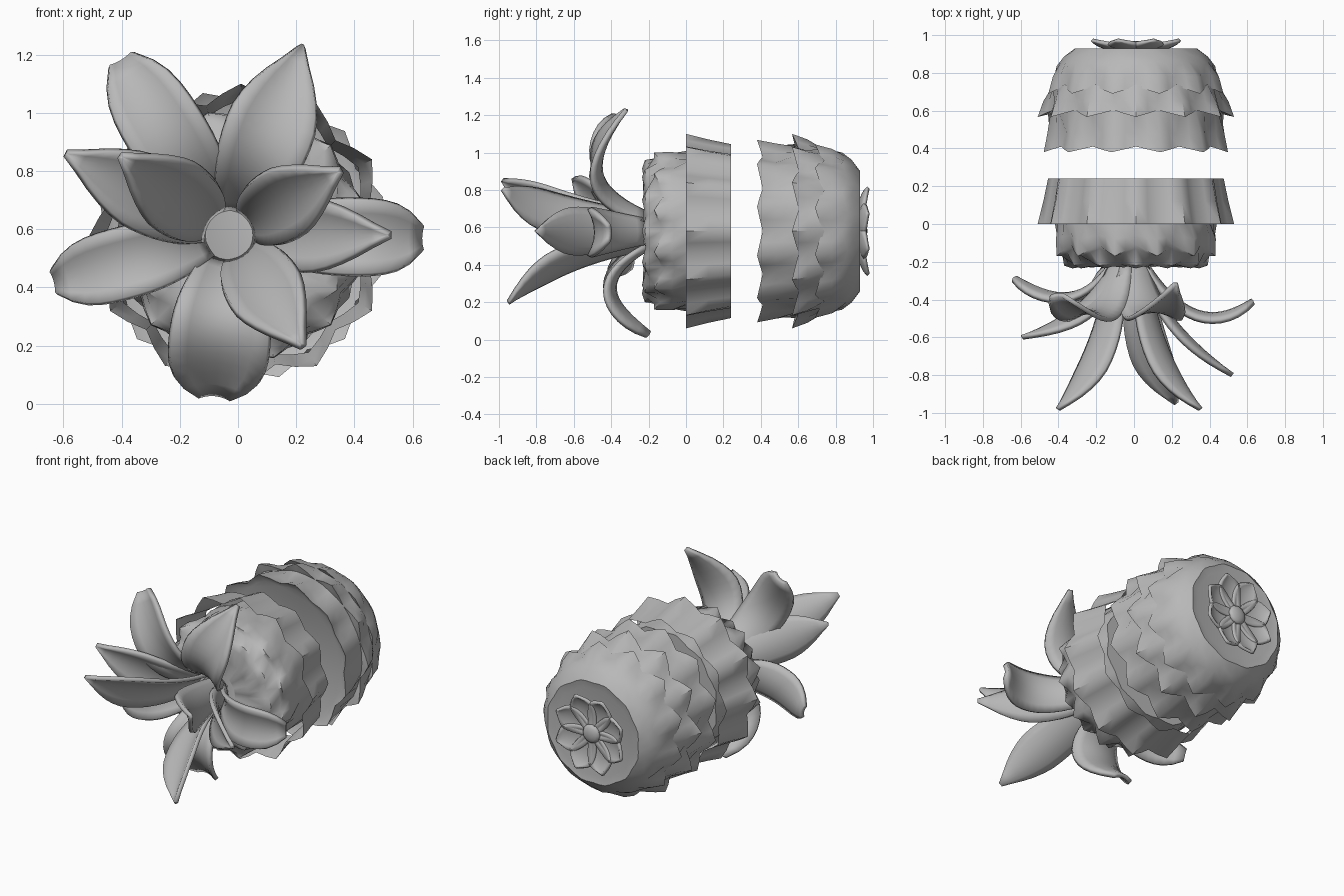
import bpy, bmesh
from math import sin, cos, pi, radians, sqrt
from mathutils import Vector

cube = bpy.data.objects.get("Cube")
if cube:
    bpy.data.objects.remove(cube)

grey = bpy.data.materials.new("plain grey")
grey.use_nodes = True
colour = (0.48, 0.48, 0.48, 1)
grey.diffuse_color = colour
grey.node_tree.nodes["Principled BSDF"].inputs["Base Color"].default_value = colour

CX, CZ = 0.01, 0.58      # long axis of the fruit
SCALES, STEPS = 12, 4    # scales per row, points per scale


def finish(name, bm, angle=50, inward=False):
    bmesh.ops.recalc_face_normals(bm, faces=bm.faces)
    if inward:
        bmesh.ops.reverse_faces(bm, faces=bm.faces)
    mesh = bpy.data.meshes.new(name)
    bm.to_mesh(mesh)
    bm.free()
    mesh.materials.append(grey)
    obj = bpy.data.objects.new(name, mesh)
    bpy.context.collection.objects.link(obj)
    bpy.ops.object.select_all(action='DESELECT')
    obj.select_set(True)
    bpy.context.view_layer.objects.active = obj
    bpy.ops.object.shade_smooth_by_angle(angle=radians(angle))
    return obj


def scaly_shell(name, rows, lining=False):
    """Loft rings of (y, radius, bump, wave along y, half-scale shift)."""
    bm = bmesh.new()
    count = SCALES * STEPS
    rings = []
    for y, radius, bump, wave, shift in rows:
        ring = []
        for i in range(count):
            a = 2 * pi * i / count
            c = cos(SCALES * a + pi * shift)
            r = radius + bump * c
            ring.append(bm.verts.new((CX + r * cos(a), y - wave * c, CZ + r * sin(a))))
        rings.append(ring)
    for a, b in zip(rings, rings[1:]):
        for i in range(count):
            j = (i + 1) % count
            bm.faces.new((a[i], a[j], b[j], b[i]))
    if not lining:
        bm.faces.new(rings[0])
        bm.faces.new(rings[-1])
    return finish(name, bm, inward=lining)


def leaf(name, tip, control, base, half_width, blunt, facing, cup=0.3, thick=0.025):
    """Cupped blade along a curve lying in the plane through the long axis."""
    centre = Vector((base[2], 0, base[3]))
    out = Vector((tip[0], 0, tip[2])) - centre
    reach = out.length
    out.normalize()
    ahead = Vector((0, facing, 0))
    side = ahead.cross(out)
    pts = [Vector((base[1] * facing, base[0])),
           Vector((control[1] * facing, control[0])),
           Vector((tip[1] * facing, reach))]
    bm = bmesh.new()
    grid = []
    n, m = 14, 6
    for i in range(n + 1):
        t = i / n
        p = pts[0] * (1 - t) ** 2 + pts[1] * 2 * t * (1 - t) + pts[2] * t * t
        d = ((pts[1] - pts[0]) * (1 - t) + (pts[2] - pts[1]) * t).normalized()
        inner = ahead * d.y - out * d.x
        # narrow root, broad middle, pointed or rounded end
        s = max(0, (t - 0.6) / 0.4)
        if t < 0.6:
            w = 0.5 + 0.5 * sin(pi / 2 * t / 0.6)
        elif blunt:
            w = max(0.35, sqrt(1 - s ** 3))
        else:
            w = max(0.06, 1 - s ** 1.8)
        w *= half_width
        row = []
        for k in range(m + 1):
            u = 2 * k / m - 1
            q = centre + ahead * p.x + out * p.y + side * w * u + inner * cup * w * (u * u - 0.4)
            row.append(bm.verts.new(q))
        grid.append(row)
    for a, b in zip(grid, grid[1:]):
        for k in range(m):
            bm.faces.new((a[k], a[k + 1], b[k + 1], b[k]))
    obj = finish(name, bm)
    solid = obj.modifiers.new("thickness", 'SOLIDIFY')
    solid.thickness = thick
    solid.offset = 0
    return obj


# Front half: bumpy end under the leaves, scale rows, straight cut
scaly_shell("front_half", [
    (-0.215, 0.12, 0, 0, 0),
    (-0.215, 0.22, 0.015, 0.015, 1),
    (-0.225, 0.32, 0.015, 0.01, 0),
    (-0.21, 0.36, 0.02, 0.01, 0),
    (-0.15, 0.395, 0.01, 0.02, 1),
    (-0.14, 0.415, 0.02, 0.03, 1),
    (-0.07, 0.42, 0.018, 0.01, 1),
    (0.02, 0.415, 0.015, 0.01, 0),
    (0.12, 0.405, 0.015, 0, 0),
    (0.24, 0.395, 0.01, 0, 1)])

# Flared scale collar around the cut, facing inwards
scaly_shell("front_collar", [
    (0.0, 0.49, 0.03, 0, 0),
    (0.12, 0.465, 0.025, 0, 0),
    (0.24, 0.445, 0.02, 0, 0)], lining=True)

# Rear half: overlapping scale rows narrowing to the dished stem end
scaly_shell("rear_half", [
    (0.42, 0.44, 0.01, 0, 1),
    (0.395, 0.48, 0.025, 0.015, 1),
    (0.48, 0.46, 0.025, 0, 1),
    (0.595, 0.455, 0.01, 0.015, 0),
    (0.585, 0.485, 0.035, 0.018, 0),
    (0.65, 0.465, 0.025, 0, 0),
    (0.72, 0.445, 0.01, 0.02, 1),
    (0.71, 0.455, 0.025, 0.02, 1),
    (0.78, 0.435, 0.02, 0, 1),
    (0.85, 0.405, 0.015, 0.015, 0),
    (0.895, 0.37, 0.012, 0.01, 0),
    (0.93, 0.325, 0.005, 0, 1),
    (0.92, 0.28, 0, 0, 0)])

# Crown leaves: tip, (reach, y) of the bend, half width, rounded end
crown = [
    ((0.22, -0.32, 1.23), (0.27, -0.68), 0.15, False),
    ((-0.40, -0.38, 1.18), (0.28, -0.65), 0.135, True),
    ((-0.59, -0.60, 0.86), (0.20, -0.50), 0.13, False),
    ((-0.40, -0.98, 0.85), (0.13, -0.72), 0.13, False),
    ((-0.63, -0.29, 0.42), (0.28, -0.52), 0.12, True),
    ((-0.08, -0.20, 0.03), (0.30, -0.60), 0.17, True),
    ((0.22, -0.95, 0.20), (0.13, -0.68), 0.13, False),
    ((0.52, -0.80, 0.58), (0.15, -0.55), 0.125, False),
    ((0.63, -0.41, 0.57), (0.35, -0.65), 0.13, True),
    ((0.35, -0.98, 0.80), (0.12, -0.74), 0.125, False)]
for number, (tip, bend, width, blunt) in enumerate(crown, 1):
    leaf(f"crown_leaf_{number}", tip, bend, (0.085, -0.21, -0.03, 0.58), width, blunt, -1)

# Stem rosette on the rear end
for i in range(8):
    a = 2 * pi * (i + 0.5) / 8
    tip = (CX + 0.25 * cos(a), 0.975, CZ + 0.25 * sin(a))
    leaf(f"stem_petal_{i + 1}", tip, (0.16, 0.92), (0.03, 0.935, CX, CZ),
         0.085, False, 1, 0.2, 0.018)

# Round stem button
bm = bmesh.new()
bmesh.ops.create_uvsphere(bm, u_segments=12, v_segments=8, radius=1)
for v in bm.verts:
    v.co = (CX + 0.06 * v.co.x, 0.945 + 0.025 * v.co.z, CZ + 0.06 * v.co.y)
finish("stem_button", bm)
